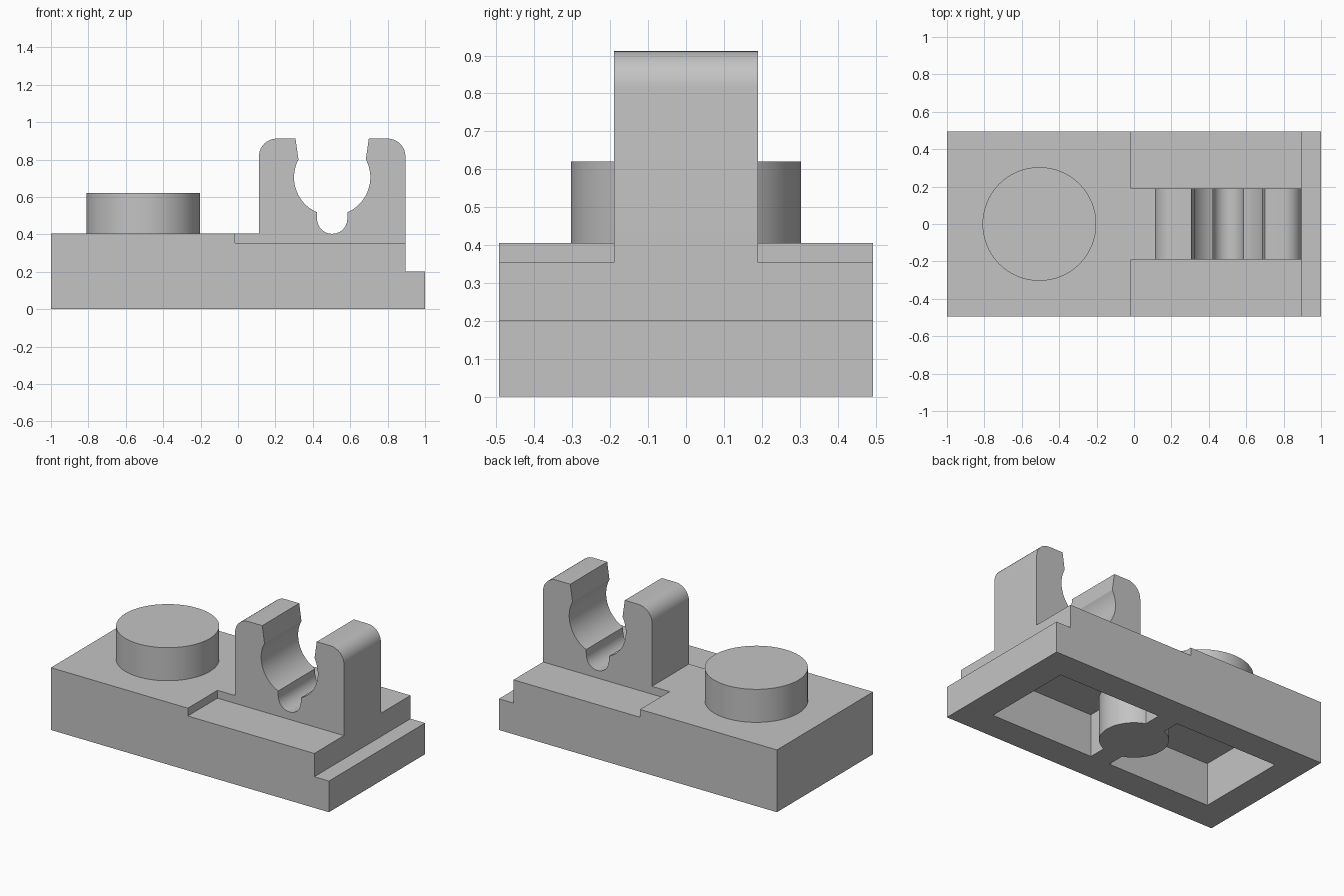
import bpy, bmesh
from math import radians, cos, sin
from mathutils import Matrix, Vector

cube = bpy.data.objects.get("Cube")
if cube:
    bpy.data.objects.remove(cube, do_unlink=True)

grey = bpy.data.materials.new("plain grey")
grey.use_nodes = True
colour = (0.55, 0.55, 0.55, 1)
grey.diffuse_color = colour
grey.node_tree.nodes["Principled BSDF"].inputs["Base Color"].default_value = colour

WIDTH = 0.494       # half depth of the plate
TOP = 0.405         # plate top
FLOOR = 0.354       # recess floor
CEILING = 0.278     # top of the hollow underside
CLIP_Y = 0.19       # half depth of the clip
CLIP_L, CLIP_R, CLIP_TOP = 0.112, 0.895, 0.912


def finish(bm, name):
    bmesh.ops.recalc_face_normals(bm, faces=bm.faces)
    mesh = bpy.data.meshes.new(name)
    bm.to_mesh(mesh)
    bm.free()
    mesh.materials.append(grey)
    ob = bpy.data.objects.new(name, mesh)
    bpy.context.collection.objects.link(ob)
    return ob


def box(name, x0, x1, y0, y1, z0, z1):
    bm = bmesh.new()
    centre = Vector((x0 + x1, y0 + y1, z0 + z1)) / 2
    size = Matrix.Diagonal((x1 - x0, y1 - y0, z1 - z0, 1))
    bmesh.ops.create_cube(bm, size=1, matrix=Matrix.Translation(centre) @ size)
    return finish(bm, name)


def cylinder(name, x, radius, z0, z1):
    bm = bmesh.new()
    bmesh.ops.create_cone(bm, cap_ends=True, segments=64, radius1=radius, radius2=radius,
                          depth=z1 - z0, matrix=Matrix.Translation((x, 0, (z0 + z1) / 2)))
    return finish(bm, name)


def arc(cx, cz, r, start, end, steps):
    angles = [radians(start + (end - start) * i / steps) for i in range(steps + 1)]
    return [(cx + r * cos(a), cz + r * sin(a)) for a in angles]


def combine(target, tool, operation):
    mod = target.modifiers.new("combine", 'BOOLEAN')
    mod.operation, mod.solver, mod.object = operation, 'EXACT', tool
    bpy.context.view_layer.objects.active = target
    bpy.ops.object.modifier_apply(modifier=mod.name)
    bpy.data.objects.remove(tool, do_unlink=True)


# Plate with end step, recesses around the clip and hollow underside
plate = box("plate", -1, 1, -WIDTH, WIDTH, 0, TOP)
combine(plate, box("step_cutter", CLIP_R, 1.1, -1, 1, 0.2025, 1), 'DIFFERENCE')
combine(plate, box("clip_seat_cutter", CLIP_L, 1.1, -1, 1, FLOOR, 1), 'DIFFERENCE')
for side in (-1, 1):
    y0, y1 = sorted((side * CLIP_Y, side))
    combine(plate, box("recess_cutter", -0.015, 0.3, y0, y1, FLOOR, 1), 'DIFFERENCE')
    x0, x1 = sorted((side * 0.07, side * 0.81))
    combine(plate, box("cavity_cutter", x0, x1, -0.305, 0.305, -0.1, CEILING), 'DIFFERENCE')

# Round post joined to the middle rib underneath
combine(plate, cylinder("post", 0, 0.2025, 0, CEILING + 0.02), 'UNION')

# Round stud on top
stud = cylinder("stud", -0.506, 0.304, TOP, 0.62)

# Open clip: half outline mirrored about its middle
mid = (CLIP_L + CLIP_R) / 2
r = 0.095
half = [(CLIP_L, FLOOR)]
half += arc(CLIP_L + r, CLIP_TOP - r, r, 180, 90, 10)
half += [(mid - 0.196, CLIP_TOP)]
half += arc(mid, 0.705, 0.204, 152, 246.5, 24)
half += arc(mid, 0.484, 0.081, 180, 270, 12)
outline = half + [(2 * mid - x, z) for x, z in reversed(half[:-1])]
bm = bmesh.new()
face = bm.faces.new([bm.verts.new((x, -CLIP_Y, z)) for x, z in outline])
extruded = bmesh.ops.extrude_face_region(bm, geom=[face])["geom"]
moved = [v for v in extruded if isinstance(v, bmesh.types.BMVert)]
bmesh.ops.translate(bm, verts=moved, vec=(0, 2 * CLIP_Y, 0))
if not face.is_valid or len(bm.faces) < len(outline) + 2:
    bm.faces.new([v for v in bm.verts if v not in moved])
clip = finish(bm, "clip")

# Smooth curved walls, keep edges crisp
for ob in (plate, stud, clip):
    bpy.ops.object.select_all(action='DESELECT')
    ob.select_set(True)
    bpy.context.view_layer.objects.active = ob
    bpy.ops.object.shade_smooth_by_angle(angle=radians(25))
